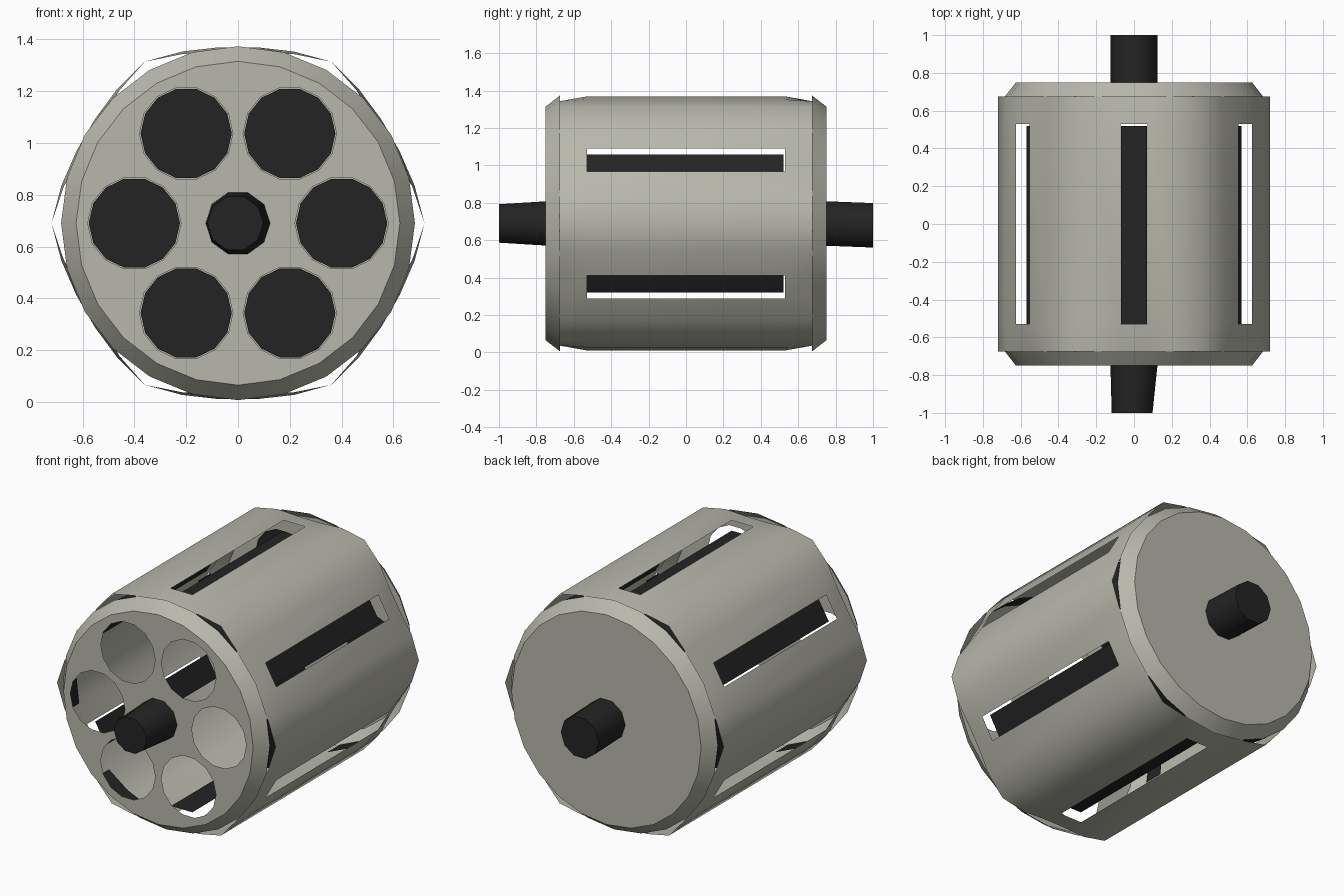
import bpy, bmesh
from math import sin, cos, radians, pi, tau

cube = bpy.data.objects.get("Cube")
if cube:
    bpy.data.objects.remove(cube)

AXIS_Z = 0.69      # height of the drum axis
BORE_R = 0.18
SLOT_Y = 0.53      # half length of the slots
END_Y = 0.675      # half length of the outer skin
FACE_Y = 0.75


def material(name, rgb):
    m = bpy.data.materials.new(name)
    m.use_nodes = True
    m.diffuse_color = (*rgb, 1)
    bsdf = m.node_tree.nodes["Principled BSDF"]
    bsdf.inputs["Base Color"].default_value = (*rgb, 1)
    return m


GREY = material("warm grey metal", (0.48, 0.475, 0.41))
DARK = material("near black metal", (0.017, 0.017, 0.017))


def polar(r, deg, y):
    """Point around the drum axis."""
    a = radians(deg)
    return (r * cos(a), y, AXIS_Z + r * sin(a))


def finish(name, bm, mat, smooth=None):
    me = bpy.data.meshes.new(name)
    bm.to_mesh(me)
    bm.free()
    ob = bpy.data.objects.new(name, me)
    bpy.context.collection.objects.link(ob)
    me.materials.append(mat)
    if smooth:
        bpy.ops.object.select_all(action='DESELECT')
        ob.select_set(True)
        bpy.context.view_layer.objects.active = ob
        bpy.ops.object.shade_smooth_by_angle(angle=radians(smooth))
    return ob


def ring(bm, r, y, n, cx=0, cz=0):
    """Closed loop of vertices in an xz plane, centred on an offset from the axis."""
    vs = []
    for i in range(n):
        x, _, z = polar(r, 360 * i / n, y)
        vs.append(bm.verts.new((x + cx, y, z + cz)))
    return vs


def bridge(bm, a, b):
    n = len(a)
    for i in range(n):
        j = (i + 1) % n
        bm.faces.new((a[i], a[j], b[j], b[i]))


def loop_edges(bm, vs):
    return [bm.edges.new((vs[i], vs[(i + 1) % len(vs)])) for i in range(len(vs))]


# Outer skin: six rounded corners, six long slots, ends pinched in at the slots
bm = bmesh.new()
columns = []
for k in range(6):
    for off, r_mid, r_end in ((0, 0.72, 0.72), (12, 0.697, 0.687),
                              (24, 0.683, 0.65), (36, 0.683, 0.65), (48, 0.697, 0.687)):
        columns.append([bm.verts.new(polar(r, 60 * k + off, y)) for r, y in
                        ((r_end, -END_Y), (r_mid, -SLOT_Y), (r_mid, SLOT_Y), (r_end, END_Y))])
for c, a in enumerate(columns):
    b = columns[(c + 1) % len(columns)]
    for row in range(3):
        if c % 5 == 2 and row == 1:
            continue                      # slot opening
        bm.faces.new((a[row], a[row + 1], b[row + 1], b[row]))
bmesh.ops.recalc_face_normals(bm, faces=bm.faces)
finish("drum_skin", bm, GREY, 40)

# End caps: bevelled rim and a flat face, the front one pierced by six bores
for name, s in (("front_cap", -1), ("back_cap", 1)):
    bm = bmesh.new()
    outer = ring(bm, 0.683, s * END_Y, 24)
    inner = ring(bm, 0.625, s * FACE_Y, 24)
    bridge(bm, outer, inner)
    rim = [e for e in bm.edges if all(v in inner for v in e.verts)]
    if s < 0:
        for k in range(6):
            a = k * pi / 3
            rim += loop_edges(bm, ring(bm, BORE_R, -FACE_Y, 14, 0.4 * cos(a), 0.4 * sin(a)))
        bmesh.ops.triangle_fill(bm, use_beauty=True, edges=rim, normal=(0, -1, 0))
    else:
        bm.faces.new(inner)
    bmesh.ops.recalc_face_normals(bm, faces=bm.faces)
    # orient outwards
    for f in bm.faces:
        if f.normal.y * s < 0:
            f.normal_flip()
    finish(name, bm, GREY, 30)

# Dark floors at the far end of the bores
bm = bmesh.new()
for k in range(6):
    a = k * pi / 3
    vs = ring(bm, BORE_R - 0.004, 0.7, 14, 0.4 * cos(a), 0.4 * sin(a))
    f = bm.faces.new(vs)
    f.normal_update()
    if f.normal.y > 0:
        f.normal_flip()
finish("bore_floors", bm, DARK)

# Dark plates recessed behind the slots
bm = bmesh.new()
for k in range(6):
    a = radians(30 + 60 * k)
    vs = []
    for side, y in ((-1, -SLOT_Y), (1, -SLOT_Y), (1, SLOT_Y - 0.01), (-1, SLOT_Y - 0.01)):
        w = 0.07 * side
        vs.append(bm.verts.new((0.618 * cos(a) - w * sin(a), y,
                                AXIS_Z + 0.618 * sin(a) + w * cos(a))))
    bm.faces.new(vs)
finish("slot_plates", bm, DARK)

# Dark inner patches under the open corners at both ends
bm = bmesh.new()
for k in range(6):
    for s in (-1, 1):
        pts = [polar(0.672, 60 * k + d, s * y) for d, y in
               ((-13, END_Y), (0, END_Y), (13, END_Y), (13, 0.56), (0, 0.56), (-13, 0.56))]
        v = [bm.verts.new(p) for p in pts]
        bm.faces.new((v[0], v[1], v[4], v[5]))
        bm.faces.new((v[1], v[2], v[3], v[4]))
finish("corner_liners", bm, DARK)

# Axle stubs, slightly crooked at the tips
for name, s, r_tip, cx, cz in (("front_axle", -1, 0.108, -0.01, 0.0),
                               ("back_axle", 1, 0.125, 0.0, -0.01)):
    bm = bmesh.new()
    root = ring(bm, 0.125, s * (FACE_Y - 0.01), 10)
    tip = ring(bm, r_tip, s, 10, cx, cz)
    bridge(bm, root, tip)
    bm.faces.new(tip)
    bm.faces.new(root)
    bmesh.ops.recalc_face_normals(bm, faces=bm.faces)
    finish(name, bm, DARK, 40)
